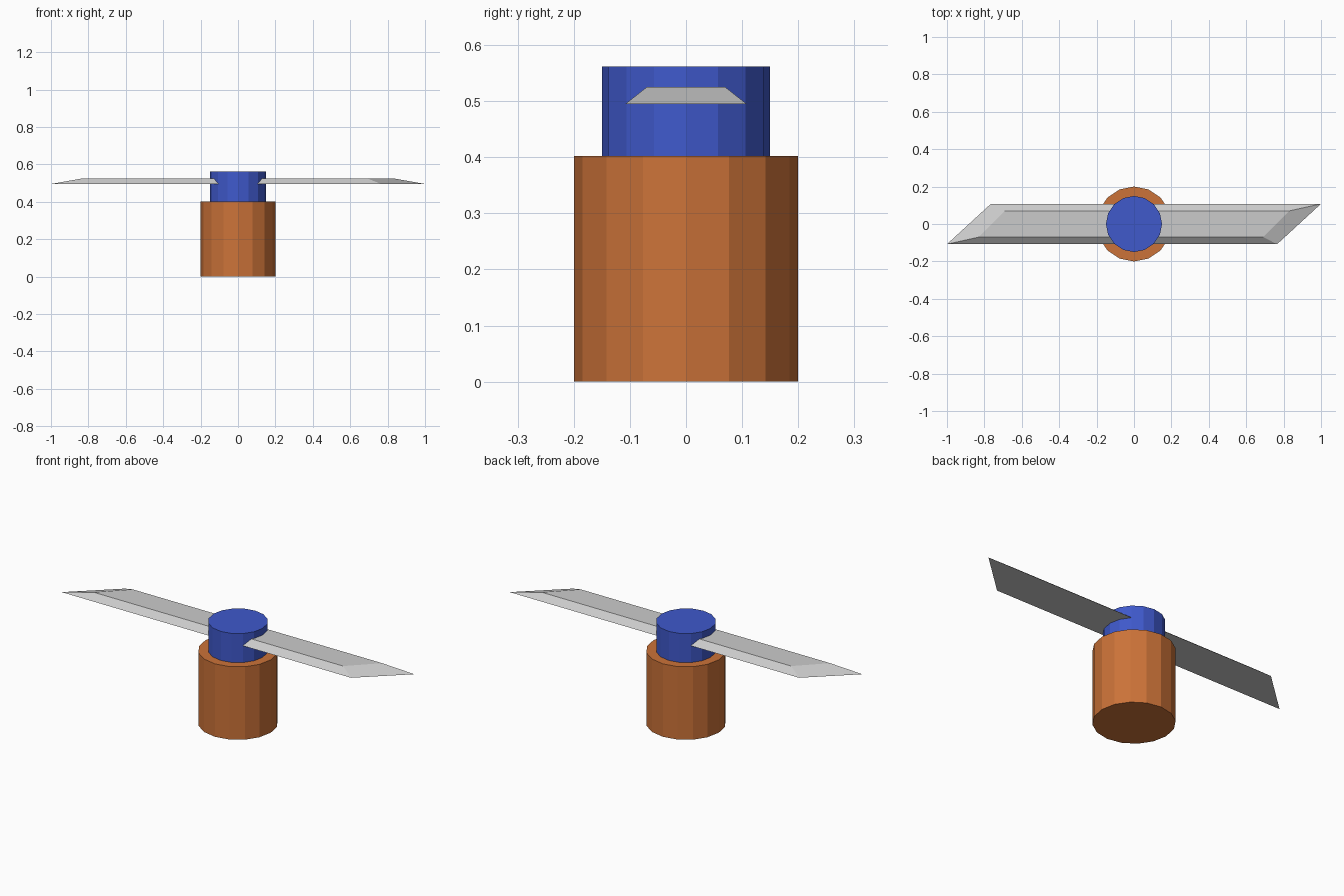
import bpy

if "Cube" in bpy.data.objects:
    bpy.data.objects.remove(bpy.data.objects["Cube"])


def material(name, color):
    mat = bpy.data.materials.new(name)
    mat.diffuse_color = (*color, 1)
    mat.use_nodes = True
    mat.node_tree.nodes["Principled BSDF"].inputs["Base Color"].default_value = mat.diffuse_color
    return mat


def cylinder(name, radius, z0, z1, mat):
    bpy.ops.mesh.primitive_cylinder_add(
        vertices=16, radius=radius, depth=z1 - z0, location=(0, 0, (z0 + z1) / 2))
    obj = bpy.context.object
    obj.name = name
    obj.data.materials.append(mat)
    return obj


# Motor body and hub, both 16-sided and flat shaded
cylinder("motor_body", 0.2, 0.0, 0.402, material("copper", (0.6, 0.17, 0.04)))
cylinder("hub", 0.15, 0.402, 0.562, material("blue", (0.05, 0.1, 0.6)))


# Blade: a slanted parallelogram tapering to a smaller one on top
def outline(long_x, short_x, y, z):
    return [(-long_x, -y, z), (short_x, -y, z), (long_x, y, z), (-short_x, y, z)]


verts = outline(1.0, 0.765, 0.108, 0.495) + outline(0.83, 0.69, 0.07, 0.525)
sides = [(i, (i + 1) % 4, (i + 1) % 4 + 4, i + 4) for i in range(4)]
mesh = bpy.data.meshes.new("blade")
mesh.from_pydata(verts, [], [(3, 2, 1, 0), (4, 5, 6, 7)] + sides)
blade = bpy.data.objects.new("blade", mesh)
bpy.context.collection.objects.link(blade)
